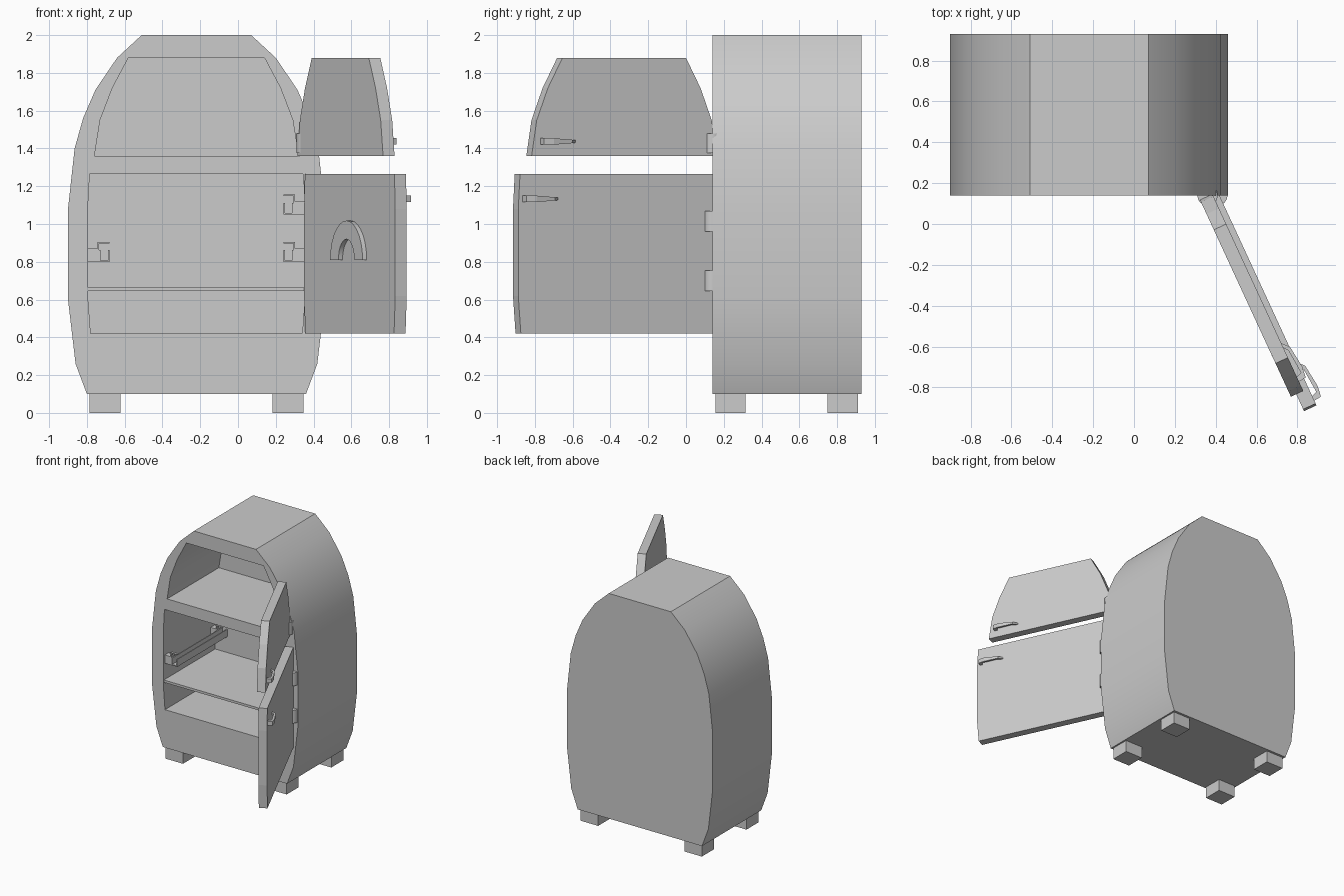
import bpy, bmesh, math
from mathutils import Matrix, Vector

if "Cube" in bpy.data.objects:
    bpy.data.objects.remove(bpy.data.objects["Cube"])

CX = -0.22            # cabinet centre line
FRONT, BACK = 0.14, 0.93
OPEN = math.radians(-65.2)   # door swing


def prism(name, pts, y0, y1, matrix=None):
    """Extrude an x-z outline from y0 to y1."""
    bm = bmesh.new()
    face = bm.faces.new([bm.verts.new((x, y0, z)) for x, z in pts])
    res = bmesh.ops.extrude_face_region(bm, geom=[face])
    verts = [v for v in res["geom"] if isinstance(v, bmesh.types.BMVert)]
    bmesh.ops.translate(bm, verts=verts, vec=(0, y1 - y0, 0))
    bmesh.ops.recalc_face_normals(bm, faces=bm.faces)
    me = bpy.data.meshes.new(name)
    bm.to_mesh(me)
    bm.free()
    ob = bpy.data.objects.new(name, me)
    bpy.context.collection.objects.link(ob)
    if matrix:
        ob.matrix_world = matrix
    return ob


def box(name, x0, x1, y0, y1, z0, z1, matrix=None):
    x0, x1 = sorted((x0, x1))
    return prism(name, [(x0, z0), (x1, z0), (x1, z1), (x0, z1)], y0, y1, matrix)


def symmetric(half, cx):
    """Mirror a bottom-to-top half outline about cx."""
    return [(cx + x, z) for x, z in half] + [(cx - x, z) for x, z in reversed(half)]


def smooth(ob, angle):
    bpy.ops.object.select_all(action='DESELECT')
    ob.select_set(True)
    bpy.context.view_layer.objects.active = ob
    bpy.ops.object.shade_smooth_by_angle(angle=math.radians(angle))


body_half = [(0.58, 0.10), (0.64, 0.26), (0.68, 0.60), (0.68, 1.08), (0.645, 1.40),
             (0.60, 1.56), (0.535, 1.71), (0.42, 1.88), (0.29, 2.0)]
upper_half = [(0.54, 1.36), (0.51, 1.55), (0.445, 1.72), (0.36, 1.88)]
lower_half = [(0.56, 0.42), (0.575, 0.62), (0.575, 1.08), (0.565, 1.265)]

# Cabinet with two hollow compartments
body = prism("cabinet", symmetric(body_half, CX), FRONT, BACK)
bpy.context.view_layer.objects.active = body
for half in (upper_half, lower_half):
    cutter = prism("compartment_cutter", symmetric(half, CX), FRONT - 0.1, 0.83)
    cutter.hide_render = True
    mod = body.modifiers.new("hollow", 'BOOLEAN')
    mod.operation, mod.solver, mod.object = 'DIFFERENCE', 'EXACT', cutter
    bpy.ops.object.modifier_apply(modifier=mod.name)
    bpy.data.objects.remove(cutter)
smooth(body, 30)

# Feet
for x in (-0.785, 0.183):
    for y in (0.155, 0.75):
        box("foot", x, x + 0.163, y, y + 0.16, 0, 0.1)

# Shelf in the lower compartment
box("shelf", CX - 0.574, CX + 0.574, 0.145, 0.83, 0.645, 0.665)

# Side rails: trough on brackets with a hooked lip at each end
for side, z in ((-1, 0.80), (1, 0.80), (1, 1.05)):
    def at(w):
        return CX + side * (0.575 - w)
    trough = [(0.06, 0), (0.115, 0), (0.115, 0.062), (0.107, 0.062),
              (0.107, 0.008), (0.068, 0.008), (0.068, 0.062), (0.06, 0.062)]
    prism("rail_trough", [(at(w), z + h) for w, h in trough], 0.16, 0.83)
    hook = [(0.052, 0.06), (0.06, 0.06), (0.06, 0.098), (0.115, 0.098),
            (0.115, 0.106), (0.052, 0.106)]
    for y in (0.16, 0.77):
        box("rail_bracket", at(0), at(0.06), y, y + 0.05, z, z + 0.07)
        prism("rail_hook", [(at(w), z + h) for w, h in hook], y, y + 0.02)


def handle(name, u0, z, matrix):
    """Bowed pull, u0 = inner end, tapering toward the hinge side."""
    side = [(0, 0.064), (0.035, 0.098), (0.15, 0.112), (0.205, 0.105), (0.21, 0.064),
            (0.185, 0.064), (0.175, 0.094), (0.05, 0.084), (0.025, 0.064)]
    # outline is drawn in x-z, then turned to lie in x-y
    turn = Matrix(((1, 0, 0, u0), (0, 0, 1, 0), (0, 1, 0, z), (0, 0, 0, 1)))
    ob = prism(name, side, -1, 1)
    for v in ob.data.vertices:
        v.co.y *= 0.006 + 0.011 * min(1, v.co.x / 0.14)
    ob.data.transform(turn)
    ob.data.flip_normals()
    ob.matrix_world = matrix


def door(name, half, hinge, handle_u, handle_z):
    m = Matrix.Translation(Vector((*hinge, 0))) @ Matrix.Rotation(OPEN, 4, 'Z')
    w = max(x for x, z in half)
    prism(name, symmetric(half, w), 0, 0.067, m)
    handle(name + "_handle", handle_u, handle_z, m)
    return m


# Doors, both standing open on the right
door("upper_door", upper_half, (0.315, 0.135), 0.82, 1.437)
lower = door("lower_door", lower_half, (0.35, 0.128), 0.915, 1.133)

# Arched holder on the inside of the lower door
steps = [math.pi * i / 14 for i in range(15)]
arch = [(0.585 + 0.205 * math.cos(a), 0.81 + 0.208 * math.sin(a)) for a in steps]
arch += [(0.585 + 0.1 * math.cos(a), 0.81 + 0.11 * math.sin(a)) for a in reversed(steps)]
smooth(prism("door_arch", arch, -0.024, 0.002, lower), 30)

# Hinge barrels
for x, z0, z1 in ((0.36, 1.375, 1.48), (0.408, 0.96, 1.07), (0.408, 0.645, 0.755)):
    bpy.ops.mesh.primitive_cylinder_add(vertices=16, radius=0.05, depth=z1 - z0,
                                        location=(x, FRONT, (z0 + z1) / 2))
    bpy.context.object.name = "hinge"
    smooth(bpy.context.object, 30)
